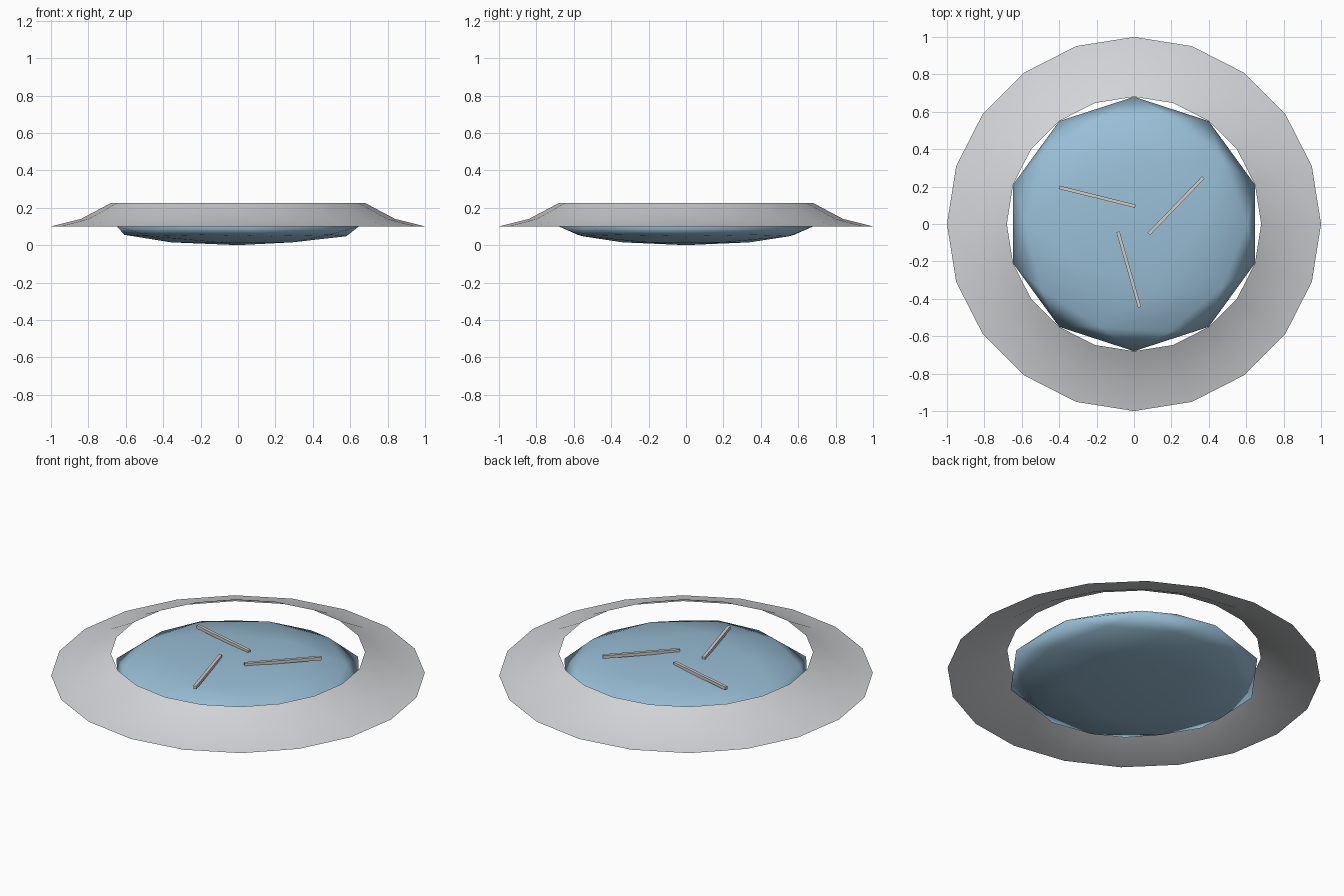
import bpy
import bmesh
from math import radians, sin, cos, tau

cube = bpy.data.objects.get("Cube")
if cube:
    bpy.data.objects.remove(cube)


def material(name, colour):
    mat = bpy.data.materials.new(name)
    mat.use_nodes = True
    mat.diffuse_color = (*colour, 1)
    mat.node_tree.nodes["Principled BSDF"].inputs["Base Color"].default_value = (*colour, 1)
    return mat


def finish(bm, name, mat, smooth=True):
    mesh = bpy.data.meshes.new(name)
    bm.to_mesh(mesh)
    bm.free()
    for face in mesh.polygons:
        face.use_smooth = smooth
    mesh.materials.append(mat)
    obj = bpy.data.objects.new(name, mesh)
    bpy.context.collection.objects.link(obj)
    return obj


rim_grey = material("light grey", (0.65, 0.66, 0.68))
lens_blue = material("soft blue", (0.32, 0.52, 0.68))
bar_grey = material("warm grey", (0.64, 0.61, 0.58))

# Flared rim: an open sheet swept from a three-point profile
SIDES = 20
profile = [(1.0, 0.10), (0.84, 0.14), (0.68, 0.225)]
bm = bmesh.new()
rings = [[bm.verts.new((r * cos(tau * i / SIDES), r * sin(tau * i / SIDES), z))
          for i in range(SIDES)] for r, z in profile]
for outer, inner in zip(rings, rings[1:]):
    for i in range(SIDES):
        j = (i + 1) % SIDES
        bm.faces.new((outer[i], outer[j], inner[j], inner[i]))
finish(bm, "flared_rim", rim_grey)

# Flattened lens in the middle
bm = bmesh.new()
bmesh.ops.create_icosphere(bm, subdivisions=2, radius=0.68)
for v in bm.verts:
    v.co.z = 0.1 + v.co.z * 0.1 / 0.68
finish(bm, "lens", lens_blue)

# Three thin bars in a pinwheel on top of the lens
for n in range(3):
    turn = radians(120 * n)
    bm = bmesh.new()
    bmesh.ops.create_cube(bm, size=1)
    bmesh.ops.scale(bm, vec=(0.42, 0.018, 0.018), verts=bm.verts)
    bar = finish(bm, f"bar_{n + 1}", bar_grey, smooth=False)
    spot = turn + radians(23.5)
    bar.location = (0.245 * cos(spot), 0.245 * sin(spot), 0.2)
    bar.rotation_euler.z = turn + radians(46)
